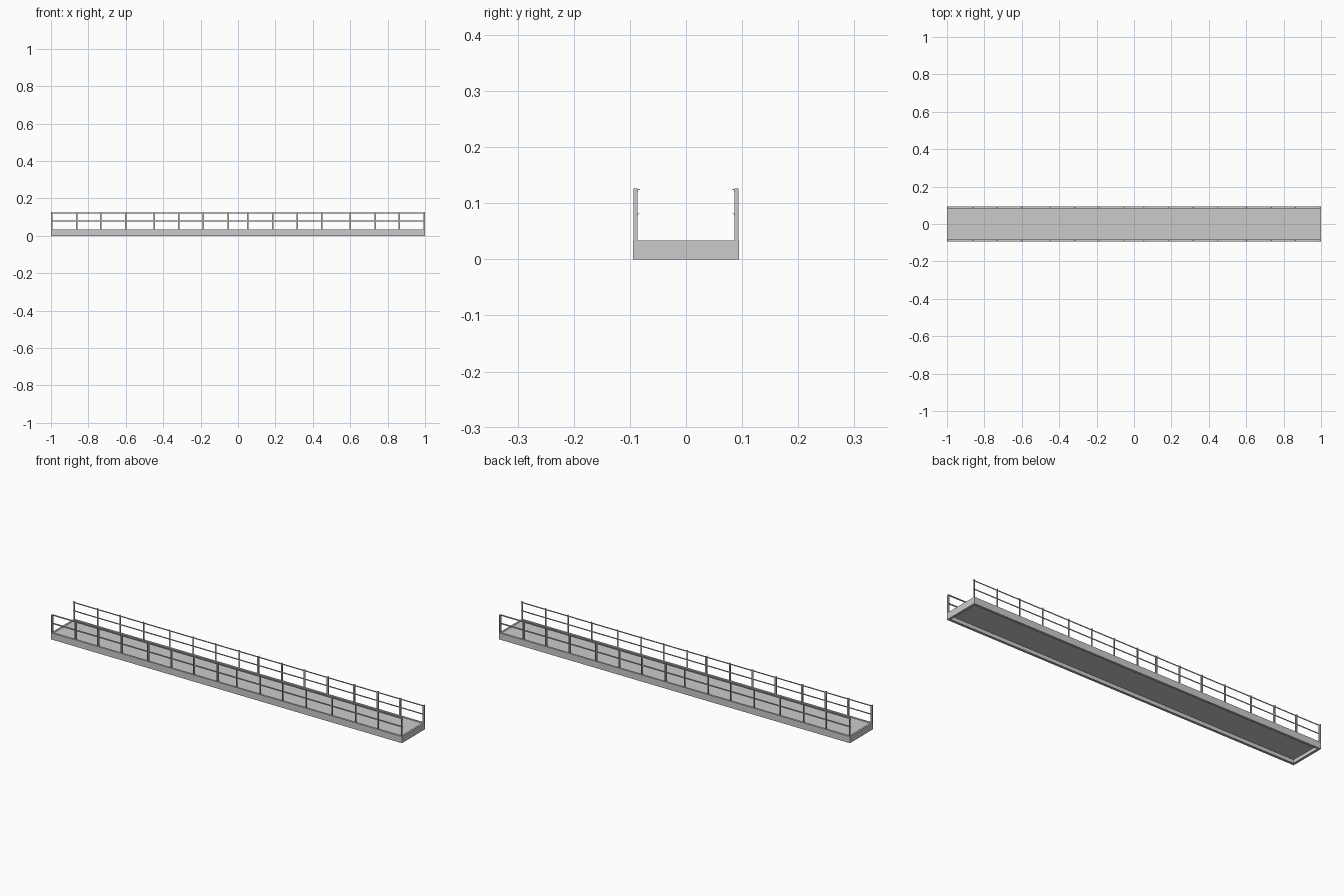
import bpy, bmesh

if "Cube" in bpy.data.objects:
    bpy.data.objects.remove(bpy.data.objects["Cube"])

L, W = 1.0, 0.0945      # half length and half width
BASE = 0.034            # frame height
TOP = 0.1265            # railing height


def make_object(name, bm):
    bmesh.ops.recalc_face_normals(bm, faces=bm.faces)
    mesh = bpy.data.meshes.new(name)
    bm.to_mesh(mesh)
    bm.free()
    obj = bpy.data.objects.new(name, mesh)
    bpy.context.collection.objects.link(obj)
    return obj


def prism(name, profile, to_xyz, start, end):
    """Extrude a closed 2D profile between two values along the remaining axis."""
    bm = bmesh.new()
    a = [bm.verts.new(to_xyz(u, v, start)) for u, v in profile]
    b = [bm.verts.new(to_xyz(u, v, end)) for u, v in profile]
    n = len(profile)
    for i in range(n):
        j = (i + 1) % n
        bm.faces.new((a[i], a[j], b[j], b[i]))
    bm.faces.new(a)
    bm.faces.new(b)
    return make_object(name, bm)


# Perimeter frame: inward-facing channel mitred around the rectangle
channel = [(0, 0), (0.012, 0), (0.012, 0.002), (0.002, 0.002),
           (0.002, BASE - 0.002), (0.010, BASE - 0.002), (0.010, BASE), (0, BASE)]
bm = bmesh.new()
rings = []
for sx, sy in ((-1, -1), (1, -1), (1, 1), (-1, 1)):
    rings.append([bm.verts.new((sx * (L - d), sy * (W - d), z)) for d, z in channel])
for k in range(4):
    a, b = rings[k], rings[(k + 1) % 4]
    for i in range(len(channel)):
        j = (i + 1) % len(channel)
        bm.faces.new((a[i], a[j], b[j], b[i]))
make_object("perimeter_frame", bm)

# Walking deck just below the frame rim
bm = bmesh.new()
bmesh.ops.create_cube(bm, size=1)
for v in bm.verts:
    v.co.x *= 2 * L - 0.004
    v.co.y *= 2 * W - 0.004
    v.co.z = v.co.z * 0.003 + BASE - 0.0055
make_object("deck_plate", bm)

# Railings: angle-section posts and rails on both long sides
half_posts = (0.053, 0.187, 0.316, 0.449, 0.599, 0.733, 0.861, 0.995)
for side, sy in (("front", -1), ("back", 1)):
    for end, sx in (("left", -1), ("right", 1)):
        for n, px in enumerate(half_posts):
            angle = [(px - 0.004, 0.0865), (px + 0.004, 0.0865), (px + 0.004, 0.0935),
                     (px + 0.0025, 0.0935), (px + 0.0025, 0.088), (px - 0.004, 0.088)]
            prism(f"{side}_{end}_post_{n + 1}", angle,
                  lambda u, v, z: (sx * u, sy * v, z), BASE - 0.001, TOP)
    for label, z in (("top", 0.125), ("middle", 0.082)):
        angle = [(0.0866, z), (0.0825, z), (0.0825, z - 0.0015),
                 (0.0852, z - 0.0015), (0.0852, z - 0.0055), (0.0866, z - 0.0055)]
        prism(f"{side}_{label}_rail", angle,
              lambda u, v, x: (x, sy * u, v), -0.999, 0.999)
